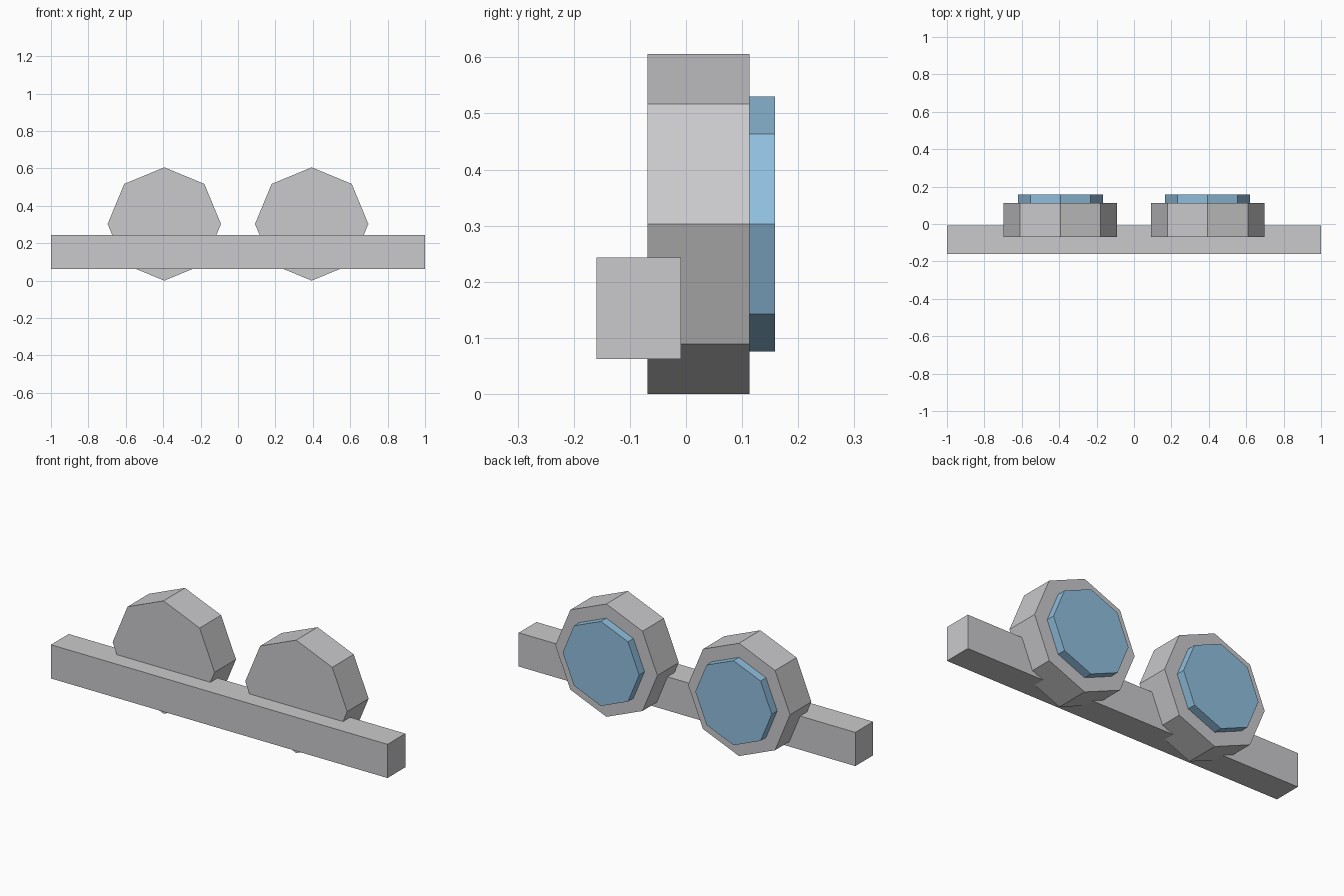
import bpy, math
from mathutils import Matrix

if "Cube" in bpy.data.objects:
    bpy.data.objects.remove(bpy.data.objects["Cube"])


def make_material(name, rgb):
    mat = bpy.data.materials.new(name)
    mat.diffuse_color = (*rgb, 1.0)
    mat.use_nodes = True
    mat.node_tree.nodes["Principled BSDF"].inputs["Base Color"].default_value = mat.diffuse_color
    return mat


grey = make_material("light_grey", (0.59, 0.59, 0.605))
blue = make_material("lens_blue", (0.28, 0.52, 0.73))


def octagon(name, x, z, radius, y0, y1, mat):
    """Eight-sided drum along y with a corner pointing up."""
    bpy.ops.mesh.primitive_cylinder_add(vertices=8, radius=radius, depth=y1 - y0)
    obj = bpy.context.object
    obj.name = name
    obj.data.transform(Matrix.Rotation(math.pi / 2, 4, 'X'))
    obj.location = (x, (y0 + y1) / 2, z)
    obj.data.materials.append(mat)
    return obj


# Mounting bar
bpy.ops.mesh.primitive_cube_add(size=1, location=(0, -0.084, 0.1525))
bar = bpy.context.object
bar.name = "mounting_bar"
bar.data.transform(Matrix.Diagonal((2.0, 0.151, 0.181, 1.0)))
bar.data.materials.append(grey)

# Lamp housings with raised lenses on the back
for side, x in (("left", -0.394), ("right", 0.394)):
    octagon(side + "_lamp_housing", x, 0.303, 0.303, -0.069, 0.113, grey)
    octagon(side + "_lamp_lens", x, 0.303, 0.227, 0.103, 0.159, blue)
